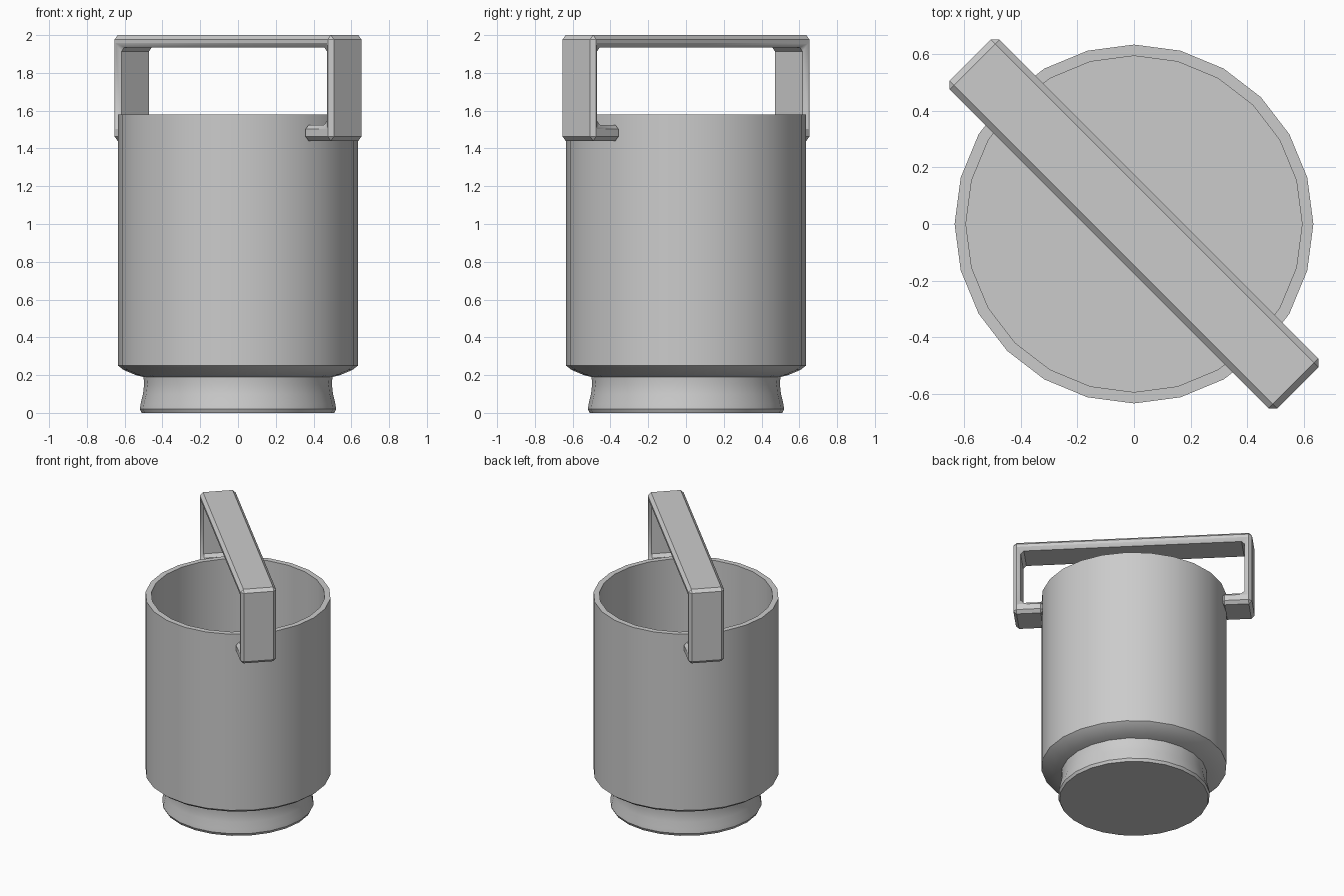
import bpy, bmesh, math
from mathutils import Vector

if "Cube" in bpy.data.objects:
    bpy.data.objects.remove(bpy.data.objects["Cube"])

grey = bpy.data.materials.new("plain grey")
grey.diffuse_color = (0.6, 0.6, 0.6, 1)
grey.use_nodes = True
grey.node_tree.nodes["Principled BSDF"].inputs["Base Color"].default_value = grey.diffuse_color


def finish(name, bm, angle):
    bmesh.ops.recalc_face_normals(bm, faces=bm.faces[:])
    mesh = bpy.data.meshes.new(name)
    bm.to_mesh(mesh)
    bm.free()
    obj = bpy.data.objects.new(name, mesh)
    bpy.context.collection.objects.link(obj)
    mesh.materials.append(grey)
    bpy.ops.object.select_all(action='DESELECT')
    obj.select_set(True)
    bpy.context.view_layer.objects.active = obj
    bpy.ops.object.shade_smooth_by_angle(angle=math.radians(angle))
    return obj


def lathe(name, profile, sides=24):
    # profile runs from axis to axis, as (radius, height)
    bm = bmesh.new()
    verts = [bm.verts.new((r, 0, z)) for r, z in profile]
    edges = [bm.edges.new(pair) for pair in zip(verts, verts[1:])]
    bmesh.ops.spin(bm, geom=verts + edges, cent=(0, 0, 0), axis=(0, 0, 1),
                   angle=math.tau, steps=sides, use_merge=True)
    bmesh.ops.remove_doubles(bm, verts=bm.verts[:], dist=1e-4)
    return finish(name, bm, 30)


# Cup: flared foot, sloped underside, straight wall, hollow inside
lathe("cup_body", [
    (0, 0), (0.51, 0), (0.52, 0.02), (0.515, 0.05), (0.503, 0.10),
    (0.497, 0.15), (0.50, 0.19), (0.54, 0.20), (0.605, 0.227),
    (0.635, 0.25), (0.635, 1.58), (0.595, 1.58), (0.595, 0.25), (0, 0.25)])

# Handle: squared hoop profile with lugs reaching into the wall
half = [(0.77, 1.935), (0.77, 1.525), (0.61, 1.525),
        (0.61, 1.44), (0.82, 1.44), (0.82, 2.0)]
outline = half + [(-u, z) for u, z in reversed(half)]
along = Vector((1, -1, 0)).normalized()
across = Vector((1, 1, 0)).normalized()
bm = bmesh.new()
face = bm.faces.new([bm.verts.new(along * u - across * 0.125 + Vector((0, 0, z)))
                     for u, z in outline])
ext = bmesh.ops.extrude_face_region(bm, geom=[face])["geom"]
bmesh.ops.translate(bm, vec=across * 0.25,
                    verts=[v for v in ext if isinstance(v, bmesh.types.BMVert)])
bmesh.ops.recalc_face_normals(bm, faces=bm.faces[:])
bmesh.ops.bevel(bm, geom=bm.edges[:], offset=0.022, segments=1,
                affect='EDGES', clamp_overlap=True)
finish("handle", bm, 35)
